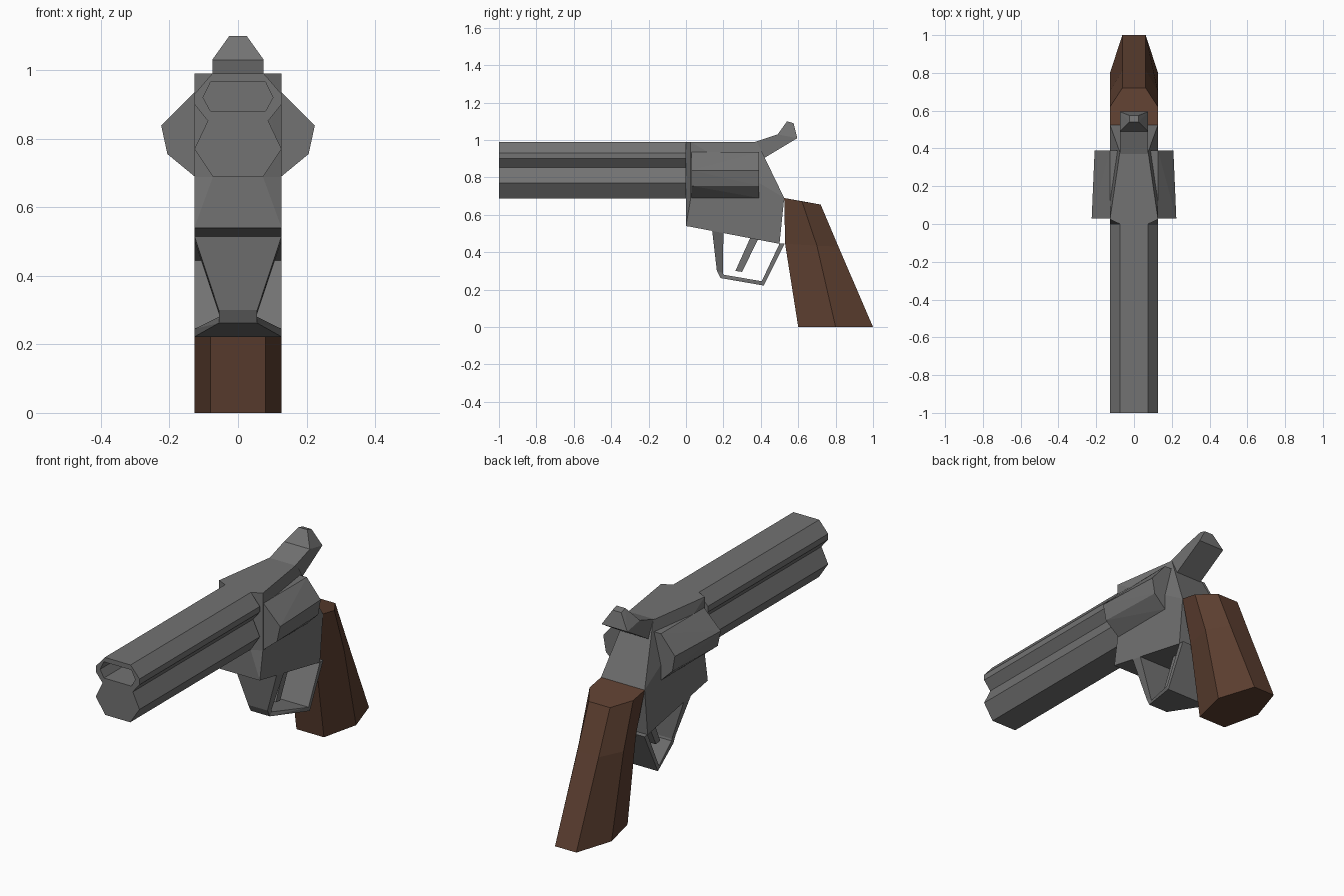
import bpy, bmesh
from mathutils import Vector

if "Cube" in bpy.data.objects:
    bpy.data.objects.remove(bpy.data.objects["Cube"])


def material(name, rgb):
    m = bpy.data.materials.new(name)
    m.diffuse_color = (*rgb, 1)
    m.use_nodes = True
    m.node_tree.nodes["Principled BSDF"].inputs["Base Color"].default_value = m.diffuse_color
    return m


STEEL = material("dark steel", (0.17, 0.17, 0.17))
WOOD = material("brown wood", (0.11, 0.05, 0.03))


def finish(name, bm, mat):
    bmesh.ops.recalc_face_normals(bm, faces=bm.faces)
    mesh = bpy.data.meshes.new(name)
    bm.to_mesh(mesh)
    bm.free()
    mesh.materials.append(mat)
    ob = bpy.data.objects.new(name, mesh)
    bpy.context.collection.objects.link(ob)
    return ob


def mirrored(points):
    """(half width, y, z) points -> points on both sides of the centre plane"""
    return [(s * w, y, z) for w, y, z in points for s in (-1, 1)]


def hulls(name, groups, mat):
    """One object made of convex solids, one per point group."""
    bm = bmesh.new()
    for pts in groups:
        vs = [bm.verts.new(p) for p in pts]
        r = bmesh.ops.convex_hull(bm, input=vs)
        spare = {g for g in r["geom_interior"] + r["geom_unused"]
                 if isinstance(g, bmesh.types.BMVert)}
        bmesh.ops.delete(bm, geom=list(spare), context='VERTS')
    bmesh.ops.dissolve_limit(bm, angle_limit=0.01, verts=bm.verts, edges=bm.edges)
    return finish(name, bm, mat)


def prism(name, half, y0, y1, mat):
    """Extrude a symmetric (x, z) outline along y."""
    outline = half + [(-x, z) for x, z in reversed(half)]
    bm = bmesh.new()
    face = bm.faces.new([bm.verts.new((x, y0, z)) for x, z in outline])
    r = bmesh.ops.extrude_face_region(bm, geom=[face])
    bmesh.ops.translate(bm, vec=Vector((0, y1 - y0, 0)),
                        verts=[g for g in r["geom"] if isinstance(g, bmesh.types.BMVert)])
    return finish(name, bm, mat)


W = 0.127  # half width of the body

# Barrel with a waist between tube and underlug, and a bored muzzle
barrel = prism("barrel", [(0.075, 0.99), (W, 0.93), (W, 0.90), (0.088, 0.852),
                          (W, 0.77), (0.073, 0.688)], -1, 0, STEEL)
bore = prism("bore_cutter", [(0.08, 0.965), (0.102, 0.92), (0.08, 0.88)], -1.1, -0.8, STEEL)
bore.hide_render = True
cut = barrel.modifiers.new("bore", 'BOOLEAN')
cut.object = bore
cut.solver = 'EXACT'
bpy.context.view_layer.objects.active = barrel
bpy.ops.object.modifier_apply(modifier=cut.name)
bpy.data.objects.remove(bore)

# Frame: flared front collar and tapering body
hulls("frame", [
    mirrored([(0.075, 0, 0.99), (0.073, 0, 0.688), (W, 0.025, 0.99), (W, 0.025, 0.688)]),
    mirrored([(0.073, 0, 0.688), (W, 0, 0.54), (W, 0.025, 0.688), (W, 0.025, 0.536)]),
    mirrored([(W, 0.025, 0.99), (W, 0.025, 0.536), (0.075, 0.38, 0.99),
              (0.075, 0.42, 0.905), (W, 0.525, 0.69), (W, 0.50, 0.445)]),
], STEEL)

# Cylinder, slightly narrower at the rear
section = [(W, 0.935), (0.224, 0.838), (0.206, 0.755), (W, 0.69)]
hulls("cylinder", [mirrored([(x, 0.03, z) for x, z in section] +
                            [(W + (x - W) * 0.84, 0.39, z) for x, z in section])], STEEL)

# Hammer: base and thumb spur
hulls("hammer", [
    mirrored([(0.075, 0.37, 0.99), (0.075, 0.49, 1.03), (0.075, 0.595, 1.01), (0.075, 0.42, 0.905)]),
    mirrored([(0.075, 0.49, 1.03), (0.025, 0.54, 1.10), (0.025, 0.575, 1.09), (0.075, 0.595, 1.01)]),
], STEEL)

# Trigger guard: stations of (half width, outer y, z, inner y, z)
stations = [(W, 0.14, 0.515, 0.20, 0.503), (0.056, 0.165, 0.30, 0.197, 0.29),
            (0.056, 0.185, 0.262, 0.20, 0.28), (W, 0.415, 0.222, 0.405, 0.245),
            (W, 0.528, 0.446, 0.50, 0.446)]
hulls("trigger_guard", [
    mirrored([p for w, a, b, c, d in pair for p in ((w, a, b), (w, c, d))])
    for pair in zip(stations, stations[1:])], STEEL)

# Trigger
hulls("trigger", [mirrored([(0.035, 0.345, 0.48), (0.035, 0.388, 0.475),
                            (0.035, 0.30, 0.295), (0.035, 0.264, 0.30)])], STEEL)

# Grip: six-sided rings of (half width, y, z), front / ridge / back
rings = [[(W, 0.525, 0.69), (W, 0.62, 0.672), (0.062, 0.72, 0.655)],
         [(0.08, 0.53, 0.445), (W, 0.70, 0.435), (0.062, 0.815, 0.43)],
         [(0.08, 0.60, 0), (W, 0.80, 0), (0.062, 1.0, 0)]]
bm = bmesh.new()
loops = [[bm.verts.new(p) for p in r + [(-x, y, z) for x, y, z in reversed(r)]] for r in rings]
for a, b in zip(loops, loops[1:]):
    for i in range(6):
        j = (i + 1) % 6
        bm.faces.new((a[i], a[j], b[j], b[i]))
bm.faces.new(loops[0])
bm.faces.new(loops[-1])
finish("grip", bm, WOOD)
